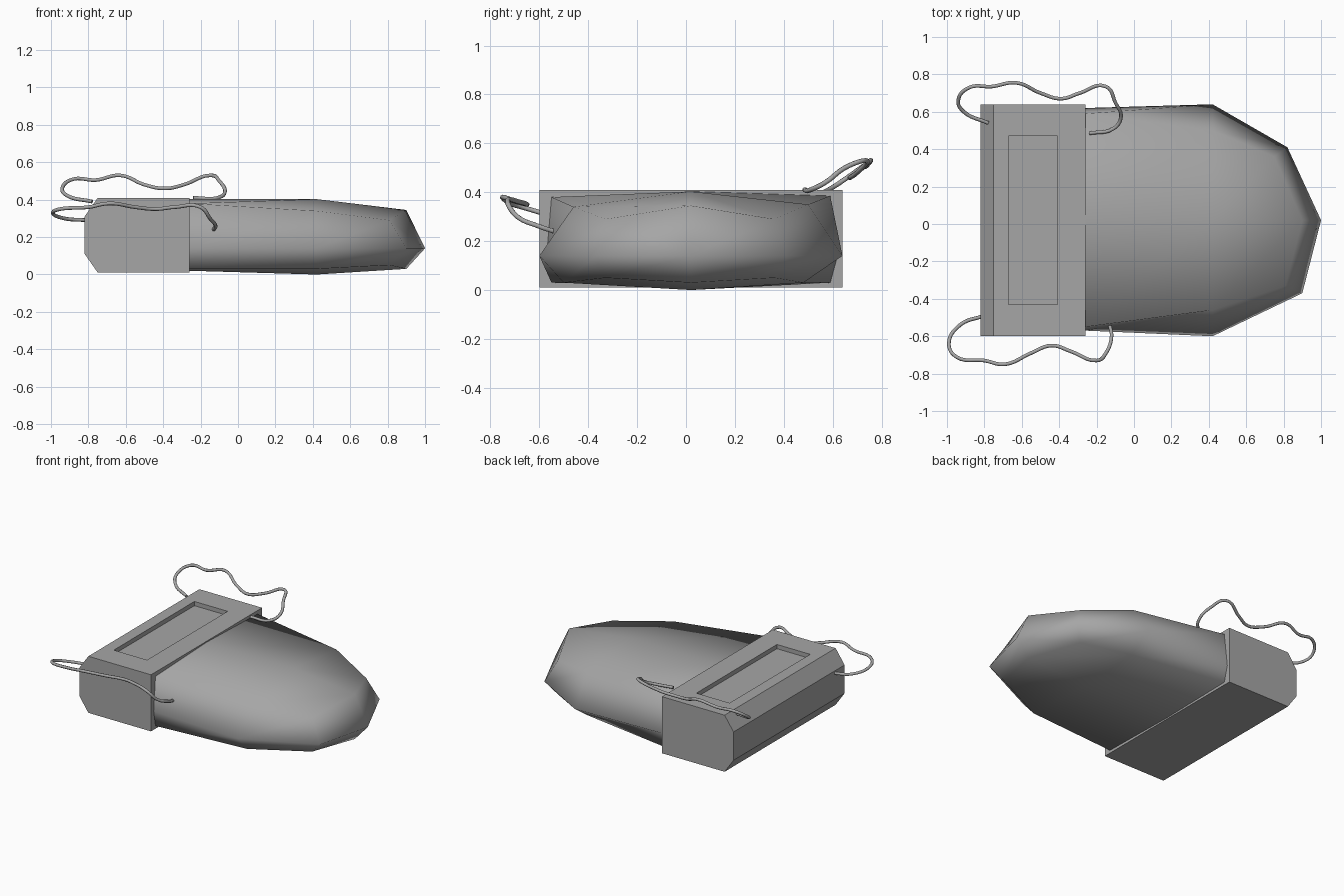
import bpy
import bmesh
from mathutils import Vector

default_cube = bpy.data.objects.get("Cube")
if default_cube:
    bpy.data.objects.remove(default_cube, do_unlink=True)


def make_material(name, level):
    material = bpy.data.materials.new(name)
    material.use_nodes = True
    colour = (level, level, level, 1)
    material.diffuse_color = colour
    shader = material.node_tree.nodes["Principled BSDF"]
    shader.inputs["Base Color"].default_value = colour
    return material


grey = make_material("plain_grey", 0.38)


def finish_mesh(name, bm, smooth=False):
    bmesh.ops.recalc_face_normals(bm, faces=bm.faces[:])
    for face in bm.faces:
        face.smooth = smooth
    mesh = bpy.data.meshes.new(name)
    bm.to_mesh(mesh)
    bm.free()
    mesh.materials.append(grey)
    obj = bpy.data.objects.new(name, mesh)
    bpy.context.collection.objects.link(obj)
    return obj


def bridge(bm, ring_a, ring_b):
    count = len(ring_a)
    for i in range(count):
        j = (i + 1) % count
        bm.faces.new((ring_a[i], ring_a[j], ring_b[j], ring_b[i]))


# Chamfered end block, extruded across the width, with a sunken top panel
FRONT, BACK = -0.6, 0.64
profile = [(-0.26, 0.01), (-0.26, 0.41), (-0.75, 0.41),
           (-0.82, 0.31), (-0.82, 0.11), (-0.75, 0.01)]
bm = bmesh.new()
front_ring, back_ring = [[bm.verts.new((x, y, z)) for x, z in profile]
                         for y in (FRONT, BACK)]
bm.faces.new(front_ring)
bm.faces.new(back_ring)
bridge(bm, front_ring, back_ring)
bmesh.ops.recalc_face_normals(bm, faces=bm.faces[:])
top = max(bm.faces, key=lambda face: face.calc_center_median().z)
bmesh.ops.inset_region(bm, faces=[top], thickness=0.05)
centre = top.calc_center_median()
for vert in top.verts:
    vert.co.x = -0.41 if vert.co.x > centre.x else -0.67
    vert.co.y = 0.47 if vert.co.y > centre.y else -0.43
bmesh.ops.inset_region(bm, faces=[top], thickness=0, depth=0)
for vert in top.verts:
    vert.co.z -= 0.03
finish_mesh("end_block", bm)

# Rounded body: eight-sided sections that close on a blunt nose
collar = [(-0.26, y, z) for y, z in
          [(-0.57, 0.14), (-0.55, 0.38), (0.02, 0.403), (0.59, 0.385),
           (0.62, 0.14), (0.59, 0.03), (0.02, 0.02), (-0.55, 0.03)]]
socket = [(x - 0.06, y, z) for x, y, z in collar]
middle = [(0.42, y, z) for y, z in
          [(-0.6, 0.14), (-0.46, 0.34), (0.02, 0.403), (0.5, 0.35),
           (0.64, 0.14), (0.48, 0.03), (0.02, 0), (-0.5, 0.03)]]
shoulder = [(0.9, -0.37, 0.14), (0.81, -0.33, 0.29), (0.9, 0.02, 0.345),
            (0.75, 0.36, 0.29), (0.82, 0.41, 0.14), (0.75, 0.36, 0.05),
            (0.9, 0.02, 0.03), (0.81, -0.33, 0.05)]
bm = bmesh.new()
rings = [[bm.verts.new(point) for point in section]
         for section in (socket, collar, middle, shoulder)]
for ring_a, ring_b in zip(rings, rings[1:]):
    bridge(bm, ring_a, ring_b)
bm.faces.new(rings[0])
nose = bm.verts.new((1, 0.02, 0.14))
for i, vert in enumerate(rings[-1]):
    bm.faces.new((vert, rings[-1][i - 1], nose))
finish_mesh("body", bm, smooth=True)


# Thin wavy cords looping off both sides of the block
def make_cord(name, points):
    curve = bpy.data.curves.new(name, "CURVE")
    curve.dimensions = "3D"
    curve.bevel_depth = 0.01
    curve.bevel_resolution = 2
    curve.resolution_u = 6
    curve.use_fill_caps = True
    spline = curve.splines.new("BEZIER")
    spline.bezier_points.add(len(points) - 1)
    for knot, point in zip(spline.bezier_points, points):
        knot.co = Vector(point)
        knot.handle_left_type = knot.handle_right_type = "AUTO"
    curve.materials.append(grey)
    obj = bpy.data.objects.new(name, curve)
    bpy.context.collection.objects.link(obj)
    return obj


make_cord("front_cord", [
    (-0.8, -0.49, 0.29), (-0.93, -0.54, 0.3), (-0.99, -0.64, 0.33),
    (-0.95, -0.71, 0.35), (-0.8, -0.73, 0.36), (-0.69, -0.75, 0.38),
    (-0.55, -0.69, 0.36), (-0.44, -0.65, 0.35), (-0.34, -0.68, 0.36),
    (-0.2, -0.73, 0.36), (-0.15, -0.69, 0.3), (-0.12, -0.6, 0.26),
    (-0.13, -0.54, 0.24)])
make_cord("back_cord", [
    (-0.78, 0.54, 0.39), (-0.91, 0.6, 0.42), (-0.94, 0.66, 0.46),
    (-0.88, 0.73, 0.51), (-0.76, 0.735, 0.505), (-0.63, 0.755, 0.53),
    (-0.5, 0.7, 0.48), (-0.39, 0.67, 0.46), (-0.29, 0.7, 0.48),
    (-0.15, 0.735, 0.53), (-0.1, 0.65, 0.5), (-0.07, 0.57, 0.44),
    (-0.11, 0.51, 0.41), (-0.24, 0.485, 0.41)])
